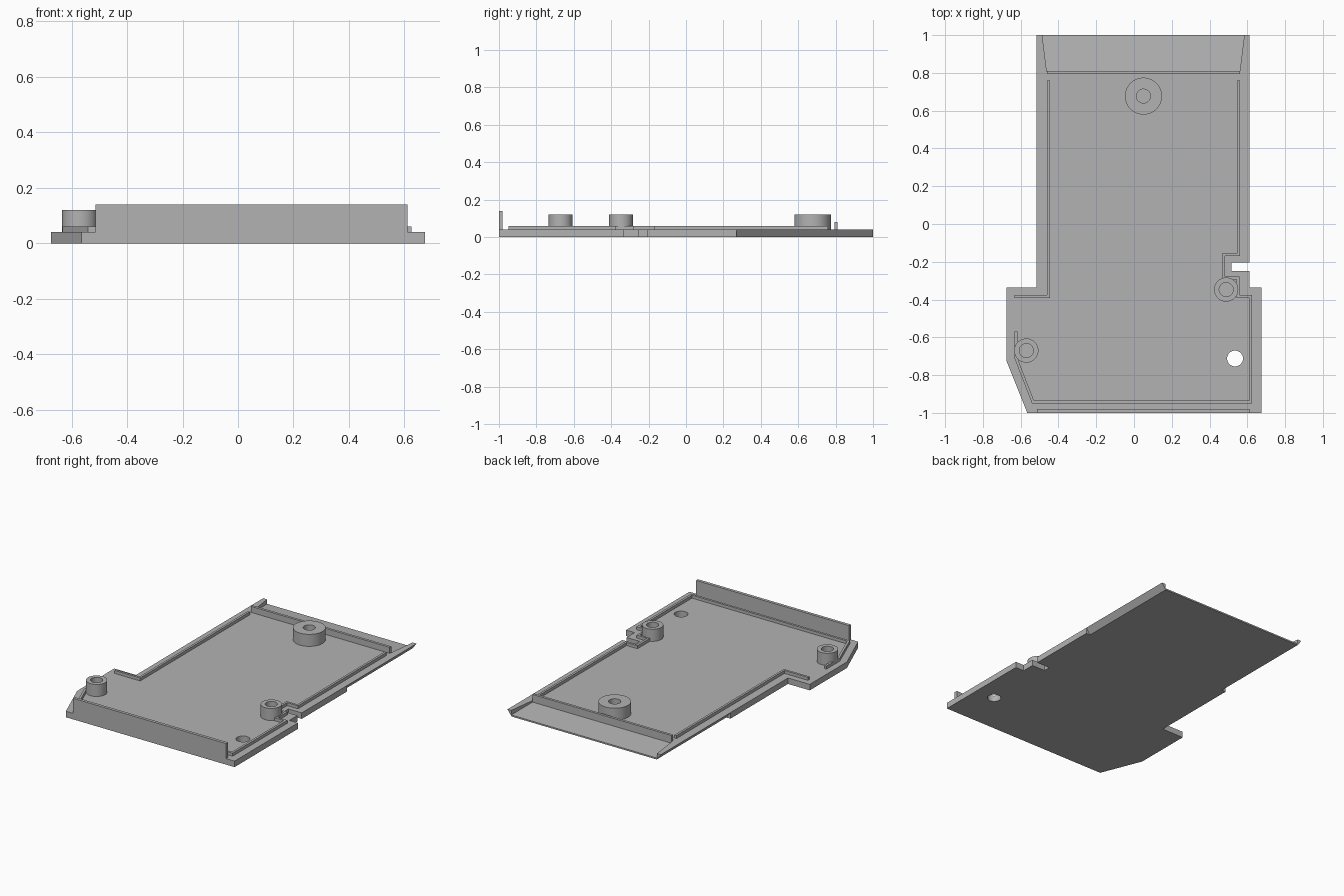
import bpy, bmesh, math
from mathutils import Vector

old = bpy.data.objects.get("Cube")
if old:
    bpy.data.objects.remove(old, do_unlink=True)

grey = bpy.data.materials.new("plain grey")
grey.use_nodes = True
colour = (0.45, 0.45, 0.45, 1)
grey.diffuse_color = colour
grey.node_tree.nodes["Principled BSDF"].inputs["Base Color"].default_value = colour

T = 0.04  # plate thickness


def finish(name, bm):
    bmesh.ops.recalc_face_normals(bm, faces=bm.faces)
    mesh = bpy.data.meshes.new(name)
    bm.to_mesh(mesh)
    bm.free()
    mesh.materials.append(grey)
    obj = bpy.data.objects.new(name, mesh)
    bpy.context.collection.objects.link(obj)
    return obj


def prism(name, outline, z0, z1):
    bm = bmesh.new()
    face = bm.faces.new([bm.verts.new((x, y, z0)) for x, y in outline])
    top = bmesh.ops.extrude_face_region(bm, geom=[face])["geom"]
    bmesh.ops.translate(bm, vec=(0, 0, z1 - z0),
                        verts=[v for v in top if isinstance(v, bmesh.types.BMVert)])
    return finish(name, bm)


def box(name, x0, x1, y0, y1, z0, z1):
    return prism(name, [(x0, y0), (x1, y0), (x1, y1), (x0, y1)], z0, z1)


def hull(name, points):
    bm = bmesh.new()
    bmesh.ops.convex_hull(bm, input=[bm.verts.new(p) for p in points])
    return finish(name, bm)


def rim(name, path, width=0.015, height=0.06):
    """Thin wall along a centre line, mitred at its corners."""
    pts = [Vector(p) for p in path]
    left, right = [], []
    for i, p in enumerate(pts):
        a = (p - pts[i - 1]).normalized() if i else None
        b = (pts[i + 1] - p).normalized() if i < len(pts) - 1 else None
        a, b = a or b, b or a
        na, nb = Vector((-a.y, a.x)), Vector((-b.y, b.x))
        mitre = (na + nb) / (1 + na.dot(nb)) * width / 2
        left.append(p + mitre)
        right.append(p - mitre)
    return prism(name, left + right[::-1], T, height)


def boss(name, x, y, radius, bore=0.037, top=0.12, n=48):
    bm = bmesh.new()
    rings = []
    for r, z in [(radius, T), (radius, top), (bore, top), (bore, T)]:
        rings.append([bm.verts.new((x + r * math.cos(math.tau * i / n),
                                    y + r * math.sin(math.tau * i / n), z)) for i in range(n)])
    for k in range(4):
        a, b = rings[k], rings[(k + 1) % 4]
        for i in range(n):
            j = (i + 1) % n
            f = bm.faces.new((a[i], a[j], b[j], b[i]))
            f.smooth = k in (0, 2)
    for e in bm.edges:
        if len({round(f.normal.z) for f in e.link_faces}) > 1:
            e.smooth = False
    obj = finish(name, bm)
    for e in obj.data.edges:
        a, b = (obj.data.vertices[v].co for v in e.vertices)
        e.use_edge_sharp = abs(a.z - b.z) < 1e-4
    return obj


# Base plate with side notch
plate = prism("base_plate", [
    (0.612, 1), (0.612, -0.205), (0.515, -0.205), (0.515, -0.25), (0.612, -0.25),
    (0.612, -0.335), (0.675, -0.335), (0.675, -1), (-0.565, -1), (-0.675, -0.725),
    (-0.675, -0.335), (-0.515, -0.335), (-0.515, 1)], 0, T)

# Cutters: bevelled underside edges, rear ramp pocket, screw hole
cutters = []
for side, edge in (("left", 0.612), ("right", -0.515)):
    s = 1 if edge > 0 else -1
    section = [(edge - s * 0.03, 0), (edge, T), (edge + s * 0.03, 0.08),
               (edge + s * 0.03, -0.04), (edge - s * 0.06, -0.04)]
    cutters.append(hull(side + "_bevel_cutter",
                        [(x, y, z) for x, z in section for y in (0.27, 1.1)]))
pocket = []
for y, half, floor in ((0.8, 0.51, 0.03), (1.0, 0.535, 0.01), (1.05, 0.541, 0.005)):
    pocket += [(0.049 + s * half, y, z) for s in (-1, 1) for z in (floor, 0.1)]
cutters.append(hull("ramp_cutter", pocket))
cutters.append(prism("hole_cutter", [
    (0.535 + 0.042 * math.cos(math.tau * i / 40), -0.712 + 0.042 * math.sin(math.tau * i / 40))
    for i in range(40)], -0.1, 0.1))
for cutter in cutters:
    cutter.hide_render = True
    cutter.hide_viewport = False
    mod = plate.modifiers.new(cutter.name, "BOOLEAN")
    mod.operation = "DIFFERENCE"
    mod.solver = "EXACT"
    mod.object = cutter
# Bake the cuts, then drop the cutters
bpy.context.view_layer.update()
cut = plate.evaluated_get(bpy.context.evaluated_depsgraph_get())
mesh = bpy.data.meshes.new_from_object(cut)
plate.modifiers.clear()
plate.data = mesh
for cutter in cutters:
    bpy.data.objects.remove(cutter, do_unlink=True)

# Upright walls
box("front_wall", -0.513, 0.612, -1, -0.98, T, 0.14)
box("rear_ridge", -0.461, 0.56, 0.793, 0.81, 0.025, 0.08)

# Low locating rims
rim("right_rim", [(-0.453, 0.76), (-0.453, -0.383), (-0.633, -0.383)])
rim("left_and_front_rim", [
    (0.553, 0.76), (0.553, -0.163), (0.473, -0.163), (0.473, -0.285), (0.55, -0.285),
    (0.55, -0.383), (0.618, -0.383), (0.618, -0.942), (-0.535, -0.942),
    (-0.625, -0.71), (-0.625, -0.57)])

# Screw bosses
boss("rear_boss", 0.05, 0.677, 0.098)
boss("left_boss", 0.488, -0.347, 0.064)
boss("right_boss", -0.57, -0.67, 0.064)
